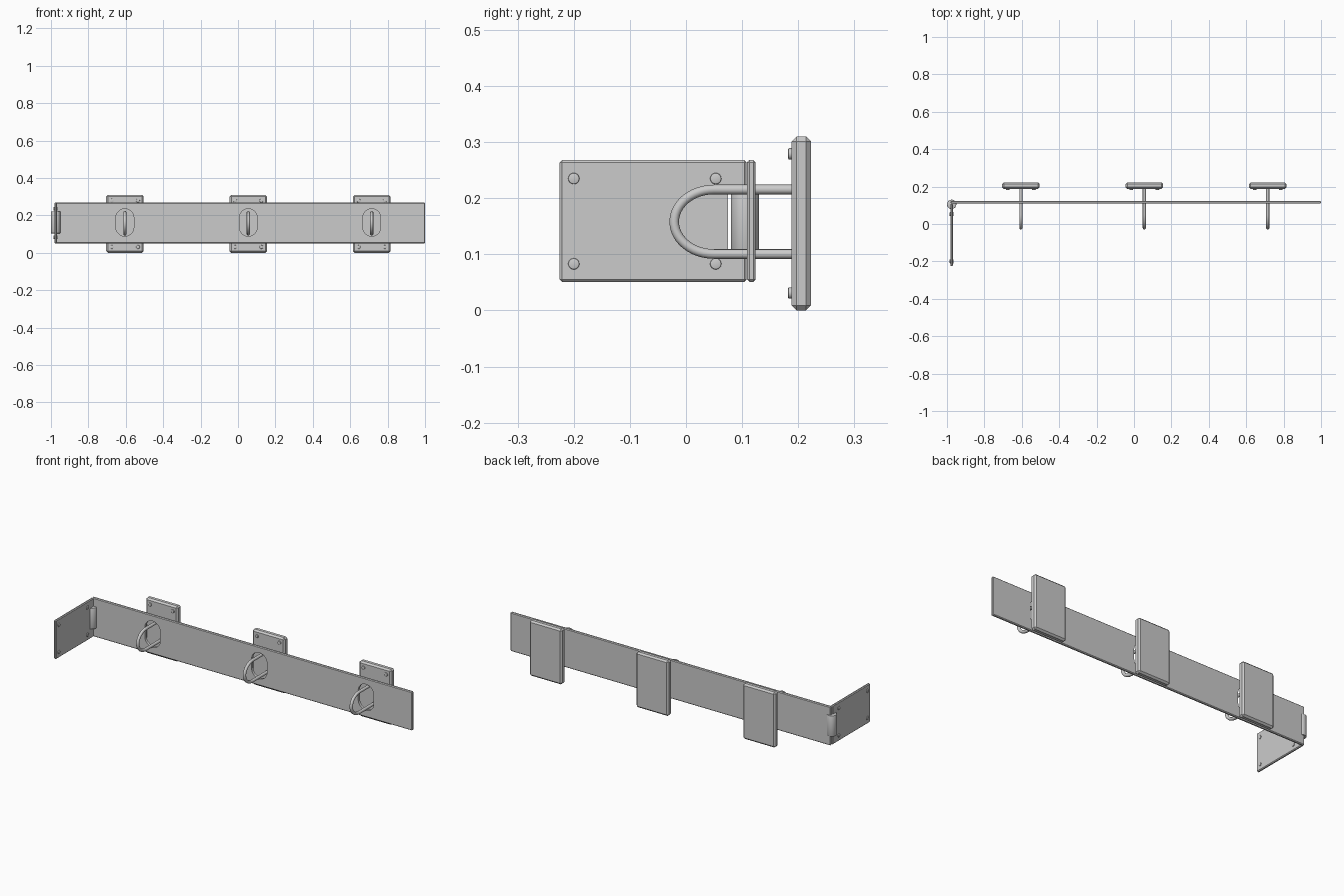
import bpy, bmesh, math
from mathutils import Matrix, Vector

if "Cube" in bpy.data.objects:
    bpy.data.objects.remove(bpy.data.objects["Cube"])

MID_Z = 0.16
STATIONS = (-0.605, 0.055, 0.715)


def finish(name, bm, smooth=False):
    me = bpy.data.meshes.new(name)
    bmesh.ops.recalc_face_normals(bm, faces=bm.faces)
    bm.to_mesh(me)
    bm.free()
    ob = bpy.data.objects.new(name, me)
    bpy.context.collection.objects.link(ob)
    if smooth:
        for o in bpy.context.selected_objects:
            o.select_set(False)
        bpy.context.view_layer.objects.active = ob
        ob.select_set(True)
        bpy.ops.object.shade_smooth_by_angle(angle=math.radians(35))
    return ob


def box(name, lo, hi, bevel=0.0, segments=1):
    bm = bmesh.new()
    lo, hi = Vector(lo), Vector(hi)
    bmesh.ops.create_cube(bm, size=1, matrix=Matrix.Translation((lo + hi) / 2)
                          @ Matrix.Diagonal((*(hi - lo), 1)))
    if bevel:
        bmesh.ops.bevel(bm, geom=bm.edges[:], offset=bevel, segments=segments,
                        affect='EDGES', profile=0.5)
    return finish(name, bm)


def cylinder(name, centre, radius, depth, axis, sides=24, bevel=0.0):
    bm = bmesh.new()
    turn = Vector((0, 0, 1)).rotation_difference(Vector(axis)).to_matrix().to_4x4()
    bmesh.ops.create_cone(bm, cap_ends=True, segments=sides, radius1=radius, radius2=radius,
                          depth=depth, matrix=Matrix.Translation(centre) @ turn)
    if bevel:
        rim = [e for e in bm.edges if any(len(f.verts) > 4 for f in e.link_faces)]
        bmesh.ops.bevel(bm, geom=rim, offset=bevel, segments=2, affect='EDGES', profile=0.5)
    return finish(name, bm, True)


def cut(target, cutter):
    mod = target.modifiers.new("cut", 'BOOLEAN')
    mod.operation = 'DIFFERENCE'
    mod.solver = 'EXACT'
    mod.object = cutter
    bpy.context.view_layer.objects.active = target
    bpy.ops.object.modifier_apply(modifier=mod.name)
    bpy.data.objects.remove(cutter)


def slot_cutter(x):
    # upright oblong through the strap
    r, half = 0.048, 0.025
    bm = bmesh.new()
    ring = []
    for i in range(32):
        a = 2 * math.pi * (i + 0.5) / 32
        ring.append(bm.verts.new((x + r * math.cos(a), 0.05,
                    MID_Z + 0.002 + r * math.sin(a) + math.copysign(half, math.sin(a)))))
    face = bm.faces.new(ring)
    ext = bmesh.ops.extrude_face_region(bm, geom=[face])
    bmesh.ops.translate(bm, vec=(0, 0.12, 0),
                        verts=[v for v in ext['geom'] if isinstance(v, bmesh.types.BMVert)])
    return finish("slot_cutter", bm)


def staple(name, x):
    # U-shaped rod swept along its centre line
    r, half, y0, reach, sides = 0.0085, 0.0575, 0.05, 0.071, 16
    path = [(0.2, half)]
    for i in range(25):
        a = math.pi / 2 - math.pi * i / 24
        path.append((y0 - reach * math.cos(a), half * math.sin(a)))
    path.append((0.2, -half))
    bm = bmesh.new()
    rings = []
    for i, p in enumerate(path):
        a, b = path[max(i - 1, 0)], path[min(i + 1, len(path) - 1)]
        t = Vector((b[0] - a[0], b[1] - a[1])).normalized()
        if p[1] in (half, -half):
            t = Vector((-1 if p[1] > 0 else 1, 0))
        ring = []
        for k in range(sides):
            c, s = r * math.cos(2 * math.pi * k / sides), r * math.sin(2 * math.pi * k / sides)
            ring.append(bm.verts.new((x + c, p[0] - t.y * s, MID_Z - 0.002 + p[1] + t.x * s)))
        rings.append(ring)
    for a, b in zip(rings, rings[1:]):
        for k in range(sides):
            n = (k + 1) % sides
            bm.faces.new((a[k], a[n], b[n], b[k]))
    bm.faces.new(rings[0])
    bm.faces.new(rings[-1])
    return finish(name, bm, True)


# long slotted strap
strap = box("strap", (-0.98, 0.109, 0.051), (1.0, 0.124, 0.268), 0.004)
for x in STATIONS:
    cut(strap, slot_cutter(x))

# hinge leaf with a notch for the barrel, and its rivets
leaf = box("hinge_leaf", (-0.982, -0.225, 0.051), (-0.968, 0.108, 0.268), 0.004)
cut(leaf, box("notch_cutter", (-1.0, 0.075, 0.103), (-0.95, 0.15, 0.218)))
for y in (-0.2, 0.053):
    for z in (0.083, 0.235):
        cylinder("leaf_rivet", (-0.975, y, z), 0.010, 0.022, (1, 0, 0), bevel=0.002)

# hinge barrel
cylinder("hinge_barrel", (-0.975, 0.105, 0.1625), 0.025, 0.117, (0, 0, 1), 32, 0.002)

# staples on their backing plates
for i, x in enumerate(STATIONS, 1):
    box(f"backing_plate_{i}", (x - 0.1, 0.188, 0), (x + 0.1, 0.223, 0.31), 0.009)
    staple(f"staple_{i}", x)
    for dx in (-0.07, 0.07):
        for z in (0.031, 0.279):
            cylinder(f"plate_screw_{i}", (x + dx, 0.188, z), 0.010, 0.012, (0, 1, 0), bevel=0.002)
